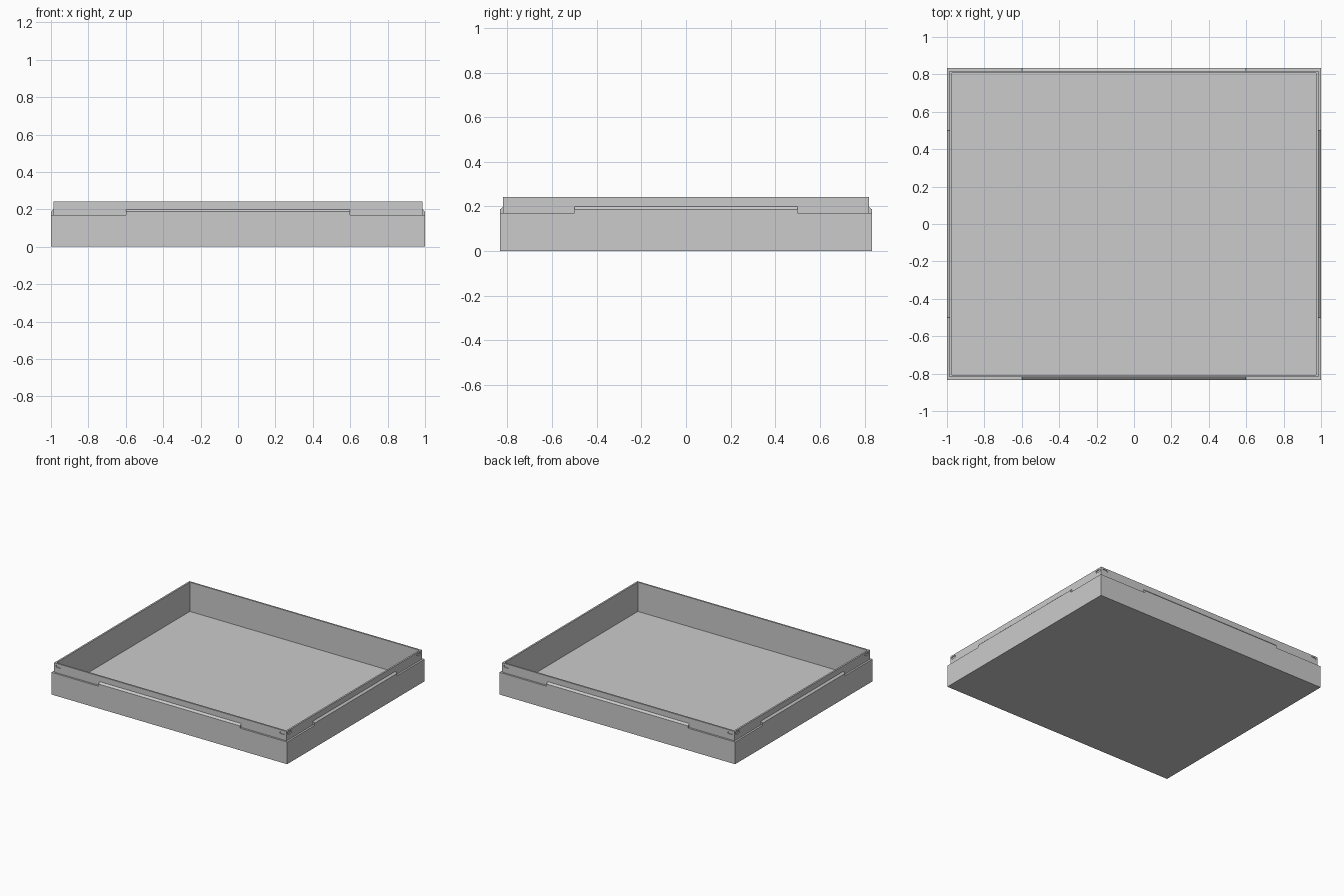
import bpy
import bmesh
from math import cos, sin, pi
from mathutils import Matrix, Vector

HX, HY = 1.0, 0.833          # outer half sizes
LEDGE_Z, TOP_Z, FLOOR_Z = 0.17, 0.242, 0.018
STEP, WALL = 0.014, 0.027    # insets of the rim's outer and inner faces

cube = bpy.data.objects.get("Cube")
if cube:
    bpy.data.objects.remove(cube, do_unlink=True)

grey = bpy.data.materials.new("plain grey")
grey.use_nodes = True
grey.diffuse_color = (0.6, 0.6, 0.6, 1)
grey.node_tree.nodes["Principled BSDF"].inputs["Base Color"].default_value = grey.diffuse_color


def make_object(name, bm):
    bmesh.ops.recalc_face_normals(bm, faces=bm.faces)
    mesh = bpy.data.meshes.new(name)
    bm.to_mesh(mesh)
    bm.free()
    mesh.materials.append(grey)
    obj = bpy.data.objects.new(name, mesh)
    bpy.context.collection.objects.link(obj)
    return obj


def prism(name, points, direction, matrix):
    """Extrude a closed outline along a direction, then place it."""
    bm = bmesh.new()
    face = bm.faces.new([bm.verts.new(p) for p in points])
    extruded = bmesh.ops.extrude_face_region(bm, geom=[face])["geom"]
    verts = [v for v in extruded if isinstance(v, bmesh.types.BMVert)]
    bmesh.ops.translate(bm, verts=verts, vec=direction)
    bmesh.ops.transform(bm, matrix=matrix, verts=bm.verts)
    return make_object(name, bm)


# Tray: rectangular loops from the underside, up the outside, down to the floor
bm = bmesh.new()
loops = []
for inset, z in [(0, 0), (0, LEDGE_Z), (STEP, LEDGE_Z), (STEP, TOP_Z),
                 (WALL, TOP_Z), (WALL, FLOOR_Z)]:
    x, y = HX - inset, HY - inset
    loops.append([bm.verts.new((sx * x, sy * y, z))
                  for sx, sy in ((-1, -1), (1, -1), (1, 1), (-1, 1))])
for low, high in zip(loops, loops[1:]):
    for i in range(4):
        j = (i + 1) % 4
        bm.faces.new((low[i], low[j], high[j], high[i]))
bm.faces.new(loops[0])
bm.faces.new(loops[-1])
tray = make_object("tray", bm)

# Each side: a chamfered tab on the ledge and two shallow slots in the rim
sides = [("front", 0, HY, HX, 0.6), ("right", 3, HX, HY, 0.5),
         ("back", 2, HY, HX, 0.6), ("left", 1, HX, HY, 0.5)]
cutters = []
for name, turns, depth, half, tab_half in sides:
    matrix = Matrix.Rotation(turns * pi / 2, 4, "Z")
    inner = -depth + STEP
    outline = [(-depth, LEDGE_Z), (-depth, 0.187), (inner, 0.2),
               (inner + 0.003, 0.2), (inner + 0.003, LEDGE_Z)]
    prism(name + "_tab", [(-tab_half, y, z) for y, z in outline],
          Vector((2 * tab_half, 0, 0)), matrix)
    for side in (-1, 1):
        centre = side * (half - 0.05)
        slot = []
        for end, start in ((1, -pi / 2), (-1, pi / 2)):
            for k in range(7):
                a = start + k * pi / 6
                slot.append((centre + end * 0.0135 + 0.009 * cos(a),
                             inner - 0.005, 0.221 + 0.009 * sin(a)))
        cutters.append(prism("slot_cutter", slot, Vector((0, 0.011, 0)), matrix))

bpy.context.view_layer.objects.active = tray
for cutter in cutters:
    cutter.hide_render = True
    cut = tray.modifiers.new("slot", "BOOLEAN")
    cut.operation = "DIFFERENCE"
    cut.solver = "EXACT"
    cut.object = cutter
    bpy.ops.object.modifier_apply(modifier=cut.name)
    bpy.data.objects.remove(cutter, do_unlink=True)
